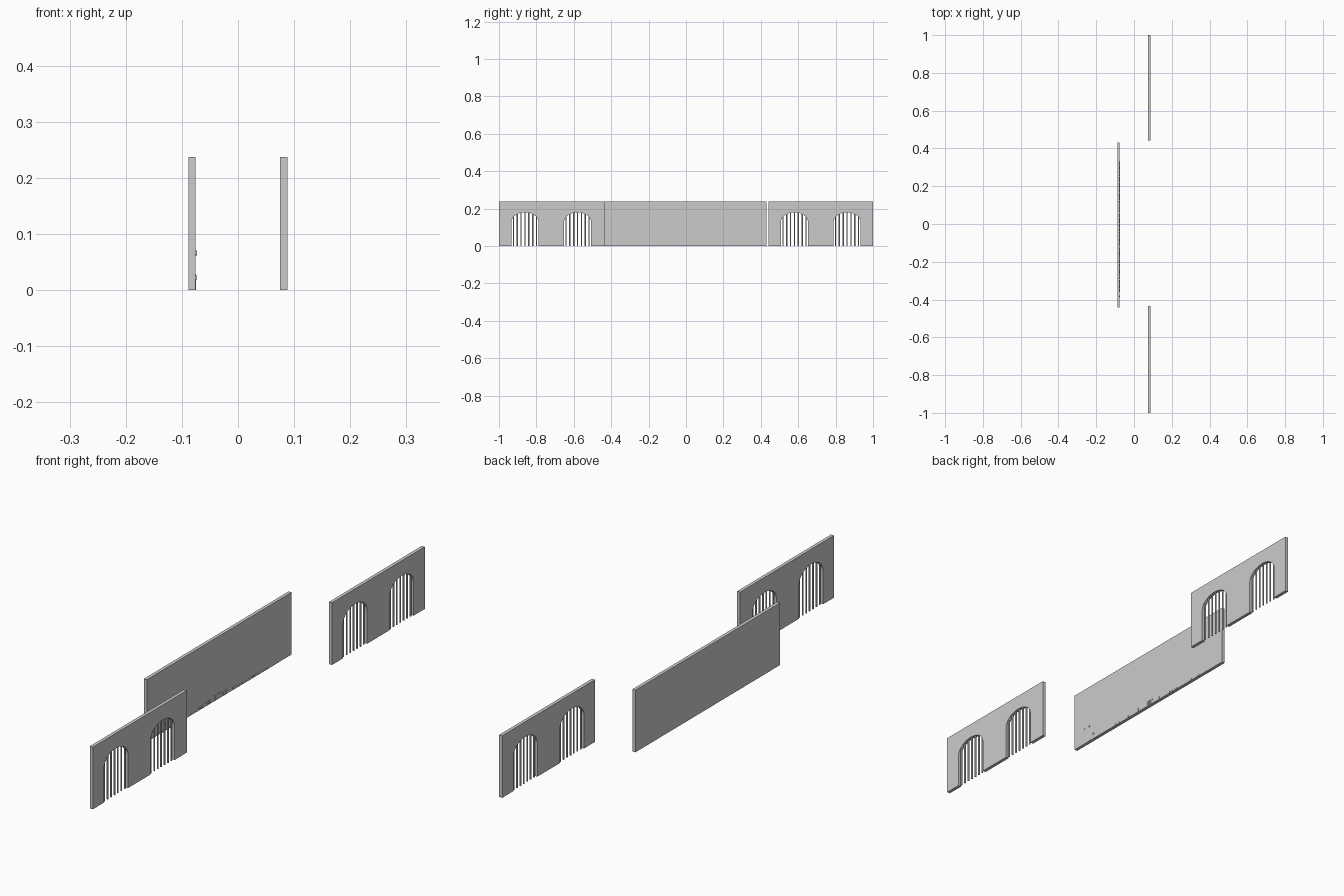
import bpy, bmesh, math, random

if "Cube" in bpy.data.objects:
    bpy.data.objects.remove(bpy.data.objects["Cube"])

random.seed(4)
H = 0.237                      # wall height
X0, X1 = 0.075, 0.088          # gate wall faces
HALF, SPRING, RISE = 0.072, 0.13, 0.05


def finish(name, bm):
    bmesh.ops.recalc_face_normals(bm, faces=bm.faces)
    me = bpy.data.meshes.new(name)
    bm.to_mesh(me)
    bm.free()
    ob = bpy.data.objects.new(name, me)
    bpy.context.collection.objects.link(ob)
    return ob


def slab(bm, profile, xa, xb):
    """Extrude a y/z outline from xa to xb."""
    f = bm.faces.new([bm.verts.new((xa, y, z)) for y, z in profile])
    r = bmesh.ops.extrude_face_region(bm, geom=[f])
    vs = [v for v in r['geom'] if isinstance(v, bmesh.types.BMVert)]
    bmesh.ops.translate(bm, vec=(xb - xa, 0, 0), verts=vs)


def arch_z(d):
    return SPRING + RISE * math.sqrt(max(0, 1 - (d / HALF) ** 2))


def gate_wall(name, ya, yb, centres):
    # wall outline with arched openings down to the floor
    outline = [(ya, 0)]
    for c in centres:
        outline.append((c - HALF, 0))
        for i in range(17):
            a = math.pi * (1 - i / 16)
            outline.append((c + HALF * math.cos(a), SPRING + RISE * math.sin(a)))
        outline.append((c + HALF, 0))
    outline += [(yb, 0), (yb, H), (ya, H)]
    bm = bmesh.new()
    slab(bm, outline, X0, X1)
    finish(name, bm)


def gate_bars(name, c, n=7, r=0.0032):
    # round upright bars reaching up into the arch
    bm = bmesh.new()
    for i in range(n):
        d = (i - (n - 1) / 2) * 2 * HALF / n
        top = arch_z(d) + 0.002
        ring = bmesh.ops.create_cone(bm, cap_ends=True, segments=10,
                                     radius1=r, radius2=r, depth=top)
        bmesh.ops.translate(bm, vec=((X0 + X1) / 2, c + d, top / 2), verts=ring['verts'])
    finish(name, bm)


# two gated walls on the right side
for label, ya, yb, centres in (("front", -1.0, -0.434, (-0.861, -0.58)),
                               ("rear", 0.441, 1.0, (0.58, 0.861))):
    gate_wall(label + "_arched_wall", ya, yb, centres)
    for k, c in enumerate(centres):
        gate_bars(f"{label}_gate_bars_{k + 1}", c)

# plain middle wall on the left side
bm = bmesh.new()
slab(bm, [(-0.441, 0), (0.431, 0), (0.431, H), (-0.441, H)], -0.0885, -0.0755)
finish("middle_wall", bm)

# low uneven rubble line along the foot of the middle wall
heights = [(-0.36, 0.002), (-0.22, 0.012), (-0.17, 0.004), (-0.04, 0.028),
           (0.15, 0.006), (0.2, 0.012), (0.34, 0.002)]


def height_at(y):
    for (a, ha), (b, hb) in zip(heights, heights[1:]):
        if a <= y <= b:
            return ha + (hb - ha) * (y - a) / (b - a)
    return 0.002


bm = bmesh.new()
y = -0.36
while y < 0.33:
    w = random.uniform(0.006, 0.014)
    h = max(0.002, height_at(y) * random.uniform(0.7, 1.0))
    slab(bm, [(y, 0), (y + w, 0), (y + w, h), (y, h * 0.8)],
         -0.076, -0.0755 + random.uniform(0.0003, 0.001))
    y += w + random.uniform(0, 0.004)
finish("wall_foot_rubble", bm)

# a few small chips on the wall face
bm = bmesh.new()
for cy, cz in ((-0.382, 0.067), (-0.352, 0.065), (-0.33, 0.022)):
    slab(bm, [(cy - 0.004, cz - 0.003), (cy + 0.004, cz - 0.002), (cy, cz + 0.004)],
         -0.076, -0.0735)
finish("wall_chips", bm)
